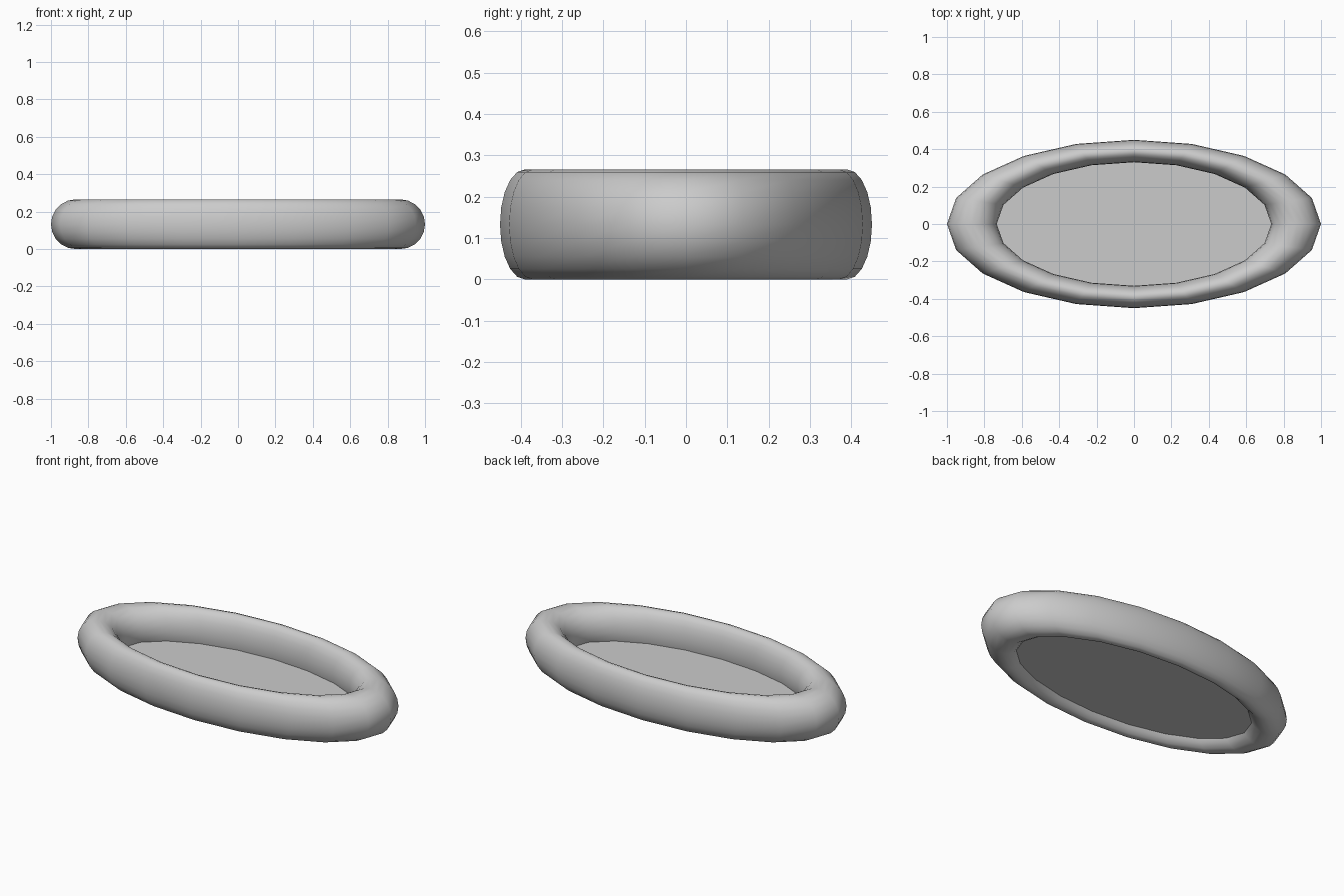
import bpy

if "Cube" in bpy.data.objects:
    bpy.data.objects.remove(bpy.data.objects["Cube"])

WIDTH_RATIO = 0.45   # oval: depth relative to length
SIDES = 20
RING_R, TUBE_R = 0.867, 0.133

# Rounded oval rim
bpy.ops.mesh.primitive_torus_add(major_radius=RING_R, minor_radius=TUBE_R,
                                 major_segments=SIDES, minor_segments=20,
                                 location=(0, 0, TUBE_R))
rim = bpy.context.object
rim.name = "rounded_rim"
rim.scale = (1, WIDTH_RATIO, 1)
bpy.ops.object.transform_apply(location=False, rotation=False, scale=True)
bpy.ops.object.shade_smooth()

# Thin oval floor set low inside the rim
bpy.ops.mesh.primitive_cylinder_add(vertices=SIDES, radius=0.81, depth=0.036,
                                    location=(0, 0, 0.062))
floor = bpy.context.object
floor.name = "floor_panel"
floor.scale = (1, WIDTH_RATIO, 1)
bpy.ops.object.transform_apply(location=False, rotation=False, scale=True)
